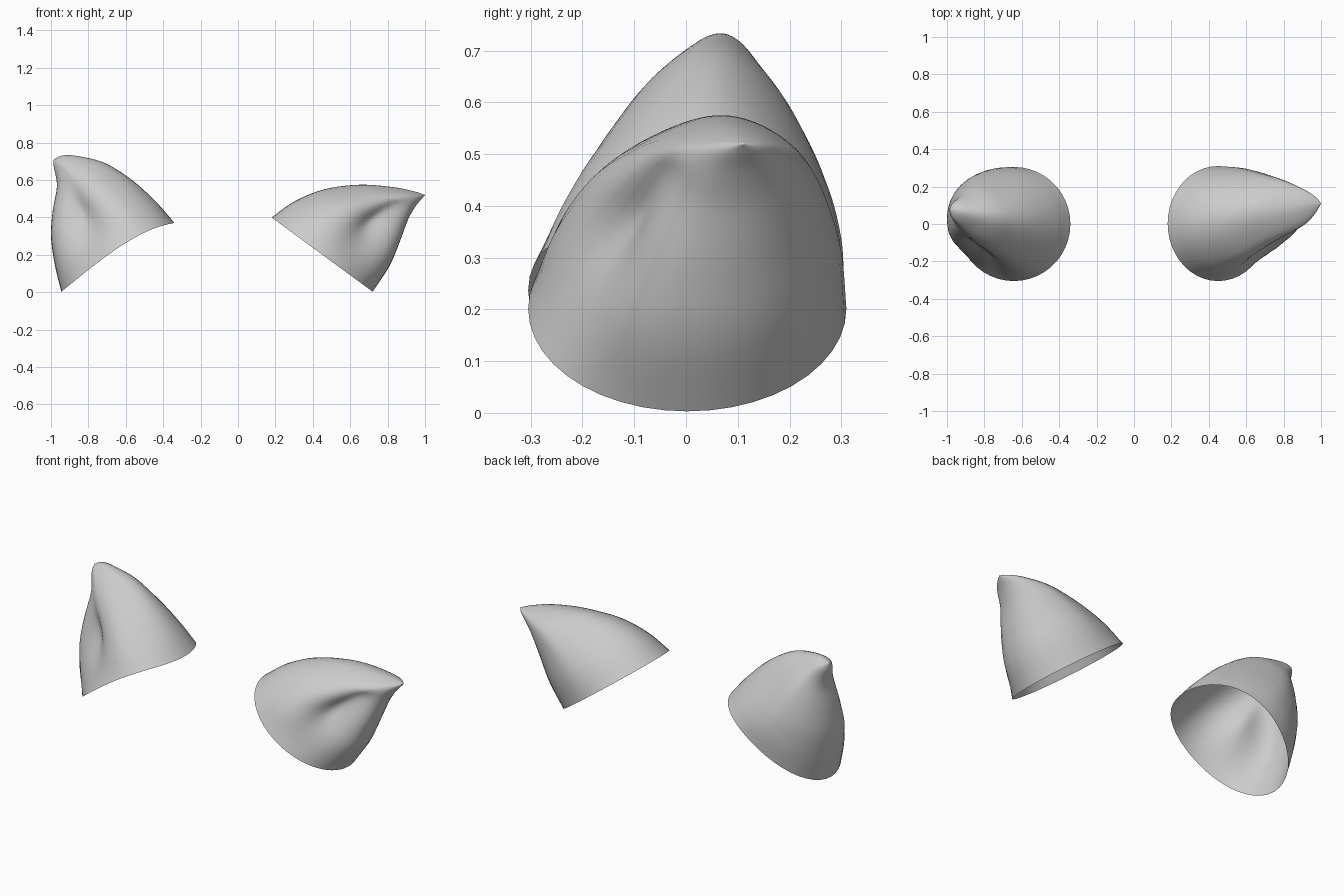
import bpy, bmesh, math

if "Cube" in bpy.data.objects:
    bpy.data.objects.remove(bpy.data.objects["Cube"])

SEG = 44      # points around each ear
SUB = 5       # rings between profile stations


def catmull(p0, p1, p2, p3, t):
    return [0.5 * (2 * b + (c - a) * t + (2 * a - 5 * b + 4 * c - d) * t * t
                   + (3 * b - a - 3 * c + d) * t ** 3)
            for a, b, c, d in zip(p0, p1, p2, p3)]


def build_ear(name, stations, tip, lift, dent_angle):
    # station: inner x, inner z, outer x, outer z, front y, back y, dent depth
    end = [tip[0], tip[2], tip[0], tip[2], tip[1], tip[1], 0]
    pts = stations + [end]
    rows = []
    for i in range(len(pts) - 1):
        p0 = pts[i - 1] if i else [2 * a - b for a, b in zip(pts[0], pts[1])]
        p3 = pts[min(i + 2, len(pts) - 1)]
        for k in range(SUB):
            rows.append(catmull(p0, pts[i], pts[i + 1], p3, k / SUB))

    bm = bmesh.new()
    rings = []
    for r, (ax, az, bx, bz, yf, yb, dent) in enumerate(rows):
        rise = lift * max(0, 1 - r / (2 * SUB))
        egg = 0.3 * min(1, r / (2.5 * SUB))   # narrower toward the inner edge
        ring = []
        for j in range(SEG):
            t = 2 * math.pi * j / SEG
            # hollow on the front, outward-facing side
            off = (t - dent_angle + math.pi) % (2 * math.pi) - math.pi
            hollow = math.cos(min(abs(off) / 0.9, 1) * math.pi / 2) ** 2
            f = 1 - max(dent, 0) * hollow
            c, s = math.cos(t) * f, math.sin(t) * f
            s *= 1 - egg * max(c, 0)
            ring.append(bm.verts.new((
                (ax + bx) / 2 + (ax - bx) / 2 * c,
                (yf + yb) / 2 + (yb - yf) / 2 * s,
                (az + bz) / 2 + (az - bz) / 2 * c
                + rise * s * s * (1 + 0.4 * c))))
        rings.append(ring)
    for lo, hi in zip(rings, rings[1:]):
        for j in range(SEG):
            n = (j + 1) % SEG
            bm.faces.new((lo[j], lo[n], hi[n], hi[j]))
    # closed tip, base stays open
    top = bm.verts.new(tip)
    for j in range(SEG):
        bm.faces.new((rings[-1][j], rings[-1][(j + 1) % SEG], top))
    bmesh.ops.recalc_face_normals(bm, faces=bm.faces)
    for f in bm.faces:
        f.smooth = True
    mesh = bpy.data.meshes.new(name)
    bm.to_mesh(mesh)
    bm.free()
    obj = bpy.data.objects.new(name, mesh)
    bpy.context.collection.objects.link(obj)
    return obj


# ear tilted far outward
build_ear("right_ear", [
    [0.18, 0.40, 0.72, 0.003, -0.305, 0.31, 0.0],
    [0.30, 0.485, 0.81, 0.14, -0.275, 0.30, 0.24],
    [0.46, 0.55, 0.865, 0.27, -0.21, 0.272, 0.46],
    [0.65, 0.575, 0.91, 0.39, -0.105, 0.235, 0.30],
    [0.83, 0.562, 0.95, 0.46, -0.02, 0.19, 0.08],
    [0.94, 0.54, 0.983, 0.50, 0.055, 0.15, 0.0],
], (1.0, 0.11, 0.52), 0.0, -1.98)

# upright ear
build_ear("left_ear", [
    [-0.34, 0.37, -0.945, 0.003, -0.305, 0.305, 0.0],
    [-0.43, 0.475, -0.98, 0.15, -0.28, 0.30, 0.24],
    [-0.56, 0.595, -1.0, 0.30, -0.22, 0.27, 0.44],
    [-0.71, 0.69, -0.99, 0.44, -0.13, 0.215, 0.28],
    [-0.85, 0.727, -0.968, 0.57, -0.04, 0.155, 0.08],
    [-0.935, 0.732, -0.985, 0.67, 0.025, 0.115, 0.0],
], (-0.985, 0.075, 0.71), 0.05, -1.93)
